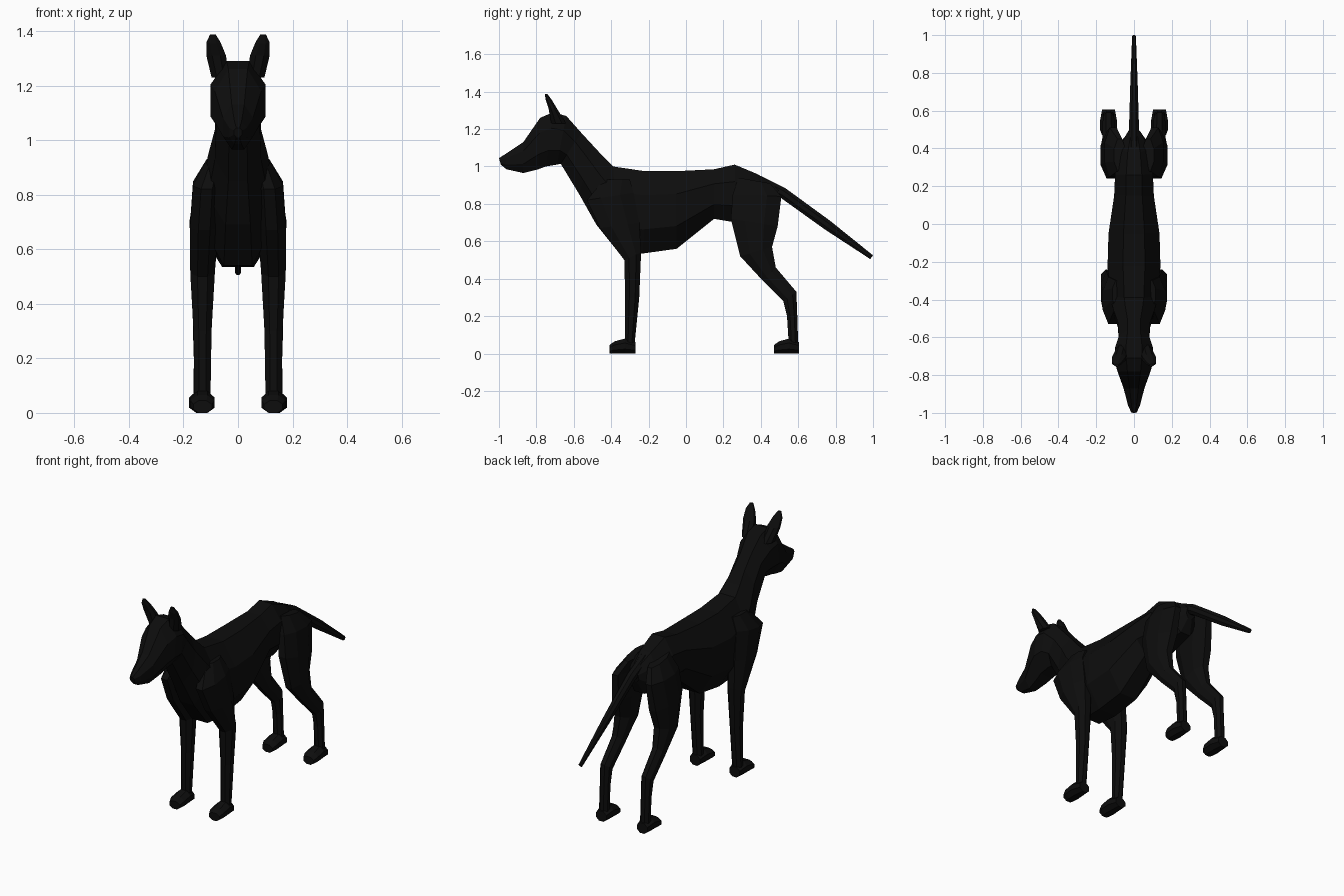
import bpy
import bmesh
import math
from mathutils import Vector

default_cube = bpy.data.objects.get("Cube")
if default_cube:
    bpy.data.objects.remove(default_cube, do_unlink=True)

# One near-black coat colour for the whole animal
coat = bpy.data.materials.new("black coat")
coat.use_nodes = True
coat_colour = (.004, .004, .004, 1)
coat.diffuse_color = coat_colour
shader = next(n for n in coat.node_tree.nodes if n.type == "BSDF_PRINCIPLED")
shader.inputs["Base Color"].default_value = coat_colour
shader.inputs["Roughness"].default_value = .9

SIDES = 8


def section(bm, ya, za, yb, zb, half_width, x=0):
    """Flat-topped octagon spanning two points of the side profile."""
    start, end = Vector((x, ya, za)), Vector((x, yb, zb))
    centre, reach = (start + end) / 2, (start - end) / 2
    across = Vector((half_width, 0, 0))
    stretch = 1 / math.cos(math.pi / SIDES)
    ring = []
    for i in range(SIDES):
        angle = (i + .5) * math.tau / SIDES
        offset = reach * math.cos(angle) + across * math.sin(angle)
        ring.append(bm.verts.new(centre + offset * stretch))
    return ring


def loft(name, sections, side=1):
    """Skin a row of sections into a closed, faceted part."""
    bm = bmesh.new()
    rings = [section(bm, *s) for s in sections]
    for ring, following in zip(rings, rings[1:]):
        for i in range(SIDES):
            j = (i + 1) % SIDES
            bm.faces.new((ring[i], ring[j], following[j], following[i]))
    bm.faces.new(rings[0])
    bm.faces.new(rings[-1])
    for vert in bm.verts:
        vert.co.x *= side
    bmesh.ops.recalc_face_normals(bm, faces=bm.faces)
    mesh = bpy.data.meshes.new(name)
    bm.to_mesh(mesh)
    bm.free()
    mesh.materials.append(coat)
    part = bpy.data.objects.new(name, mesh)
    bpy.context.collection.objects.link(part)
    return part


def paw(name, heel, toe, x, side):
    """Low wedge-shaped foot from heel to toe."""
    shape = ((0, .06, .034), (.4, .08, .044), (.8, .065, .044), (1, .045, .034))
    rows = []
    for along, height, half_width in shape:
        y = heel + (toe - heel) * along
        rows.append((y, height, y, 0, half_width, x))
    loft(name, rows, side)


# Trunk, neck and head: back point, belly point, half width
loft("body", [
    (.50, .89, .48, .82, .03),
    (.38, .96, .44, .74, .08),
    (.26, 1.01, .27, .7, .1),
    (.15, .985, .15, .72, .105),
    (-.05, .975, -.05, .56, .135),
    (-.22, .975, -.23, .535, .14),
    (-.39, 1, -.36, .54, .125),
    (-.44, 1.05, -.48, .69, .11),
    (-.5, 1.115, -.57, .85, .085),
    (-.56, 1.18, -.67, 1.015, .08),
    (-.64, 1.27, -.69, 1.01, .1),
    (-.71, 1.29, -.75, 1, .1),
    (-.78, 1.26, -.79, .985, .085),
    (-.87, 1.13, -.87, .965, .055),
    (-.96, 1.07, -.96, .985, .032),
    (-1, 1.045, -.99, 1.01, .015),
])

# Tail
loft("tail", [
    (.4, .95, .42, .88, .03),
    (.53, .885, .51, .83, .026),
    (.77, .71, .74, .665, .019),
    (1, .525, .985, .505, .01),
])

for side, word in ((1, "left"), (-1, "right")):
    # Legs: front point, back point, half width, distance from the middle
    loft(word + "_front_leg", [
        (-.44, .93, -.3, .93, .03, .085),
        (-.53, .82, -.28, .86, .05, .115),
        (-.46, .67, -.25, .7, .052, .124),
        (-.33, .5, -.24, .54, .045, .13),
        (-.325, .3, -.25, .3, .033, .13),
        (-.325, .05, -.275, .05, .029, .13),
    ], side)
    loft(word + "_hind_leg", [
        (.28, .94, .45, .91, .03, .075),
        (.25, .85, .51, .84, .045, .11),
        (.24, .72, .49, .68, .055, .122),
        (.29, .52, .46, .57, .046, .13),
        (.41, .39, .48, .46, .034, .133),
        (.52, .28, .59, .33, .03, .135),
        (.54, .2, .595, .2, .027, .135),
        (.55, .04, .6, .04, .028, .135),
    ], side)
    # Paws
    paw(word + "_front_paw", -.27, -.41, .13, side)
    paw(word + "_hind_paw", .605, .47, .135, side)
    # Upright ears
    loft(word + "_ear", [
        (-.72, 1.23, -.64, 1.23, .032, .065),
        (-.735, 1.31, -.69, 1.31, .036, .08),
        (-.75, 1.355, -.72, 1.36, .026, .09),
        (-.755, 1.388, -.742, 1.388, .01, .092),
    ], side)
